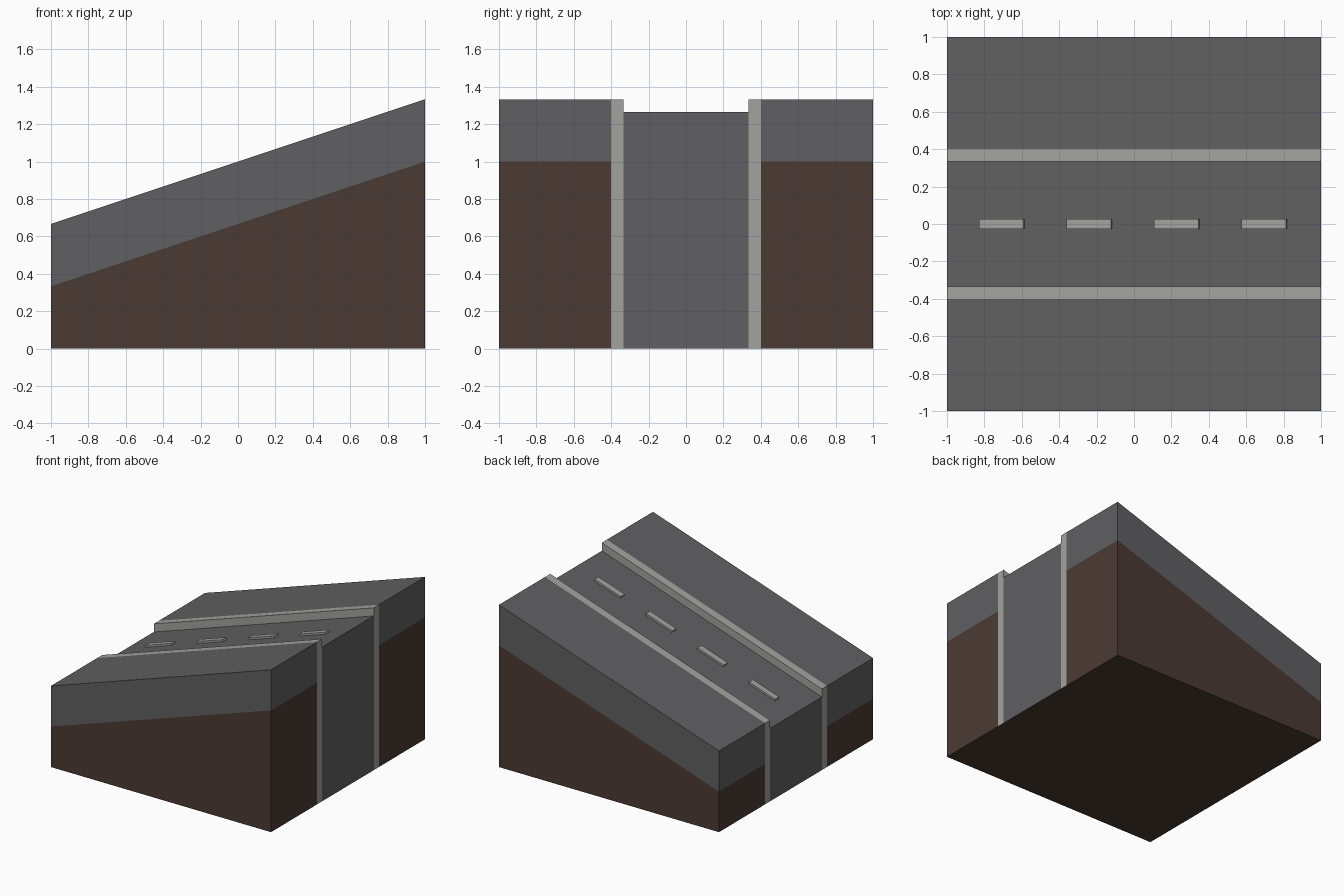
import bpy
import bmesh
import math
from mathutils import Matrix

if "Cube" in bpy.data.objects:
    bpy.data.objects.remove(bpy.data.objects["Cube"])

SLOPE = 1 / 3          # rise per unit of x
MID = 1.0              # pavement height at x = 0
LAYER = 1 / 3          # pavement slab thickness
ROAD_DROP = 0.0667     # road surface sits below the curb
ROAD_Y, CURB_Y = 0.335, 0.402


def srgb(*c):
    return [((v / 255 + 0.055) / 1.055) ** 2.4 for v in c] + [1]


def material(name, *rgb):
    m = bpy.data.materials.new(name)
    m.diffuse_color = srgb(*rgb)
    m.use_nodes = True
    m.node_tree.nodes["Principled BSDF"].inputs["Base Color"].default_value = m.diffuse_color
    return m


asphalt = material("dark_grey_asphalt", 96, 96, 98)
concrete = material("light_grey_concrete", 162, 162, 158)
soil = material("brown_soil", 75, 58, 51)


def finish(name, bm, mats):
    bmesh.ops.recalc_face_normals(bm, faces=bm.faces)
    for f in bm.faces:                 # undersides resting on the ground are soil
        if len(mats) > 1 and f.normal.z < -0.9 and f.calc_center_median().z < 0.01:
            f.material_index = 1
    me = bpy.data.meshes.new(name)
    bm.to_mesh(me)
    bm.free()
    for m in mats:
        me.materials.append(m)
    ob = bpy.data.objects.new(name, me)
    bpy.context.collection.objects.link(ob)
    return ob


def ramp(name, y0, y1, top, bottom, mats):
    """Box along x whose top follows the slope; bottom=None means flat ground."""
    bm = bmesh.new()
    bmesh.ops.create_cube(bm, size=2)
    for v in bm.verts:
        v.co.y = y1 if v.co.y > 0 else y0
        if v.co.z > 0:
            v.co.z = top + SLOPE * v.co.x
        else:
            v.co.z = 0 if bottom is None else bottom + SLOPE * v.co.x
    return finish(name, bm, mats)


# Sunken road, from the ground up
ramp("road", -ROAD_Y, ROAD_Y, MID - ROAD_DROP, None, [asphalt, soil])

# Curb, pavement and earth on both sides
for side, s in (("front", -1), ("back", 1)):
    inner, outer = sorted((s * ROAD_Y, s * CURB_Y)), sorted((s * CURB_Y, s))
    ramp(side + "_curb", *inner, MID, None, [concrete, soil])
    ramp(side + "_pavement", *outer, MID, MID - LAYER, [asphalt])
    ramp(side + "_earth", *outer, MID - LAYER, None, [soil])

# Raised dashes down the centre line, tilted with the road
THICK = 0.016
tilt = Matrix.Rotation(-math.atan(SLOPE), 4, 'Y')
for i in range(4):
    x = -0.705 + i * 0.468
    bm = bmesh.new()
    bmesh.ops.create_cube(bm, size=1)
    bmesh.ops.scale(bm, vec=(0.25, 0.052, THICK * 2), verts=bm.verts)
    place = Matrix.Translation((x, 0, MID - ROAD_DROP + SLOPE * x)) @ tilt
    bmesh.ops.transform(bm, matrix=place, verts=bm.verts)
    finish(f"centre_dash_{i + 1}", bm, [concrete])
